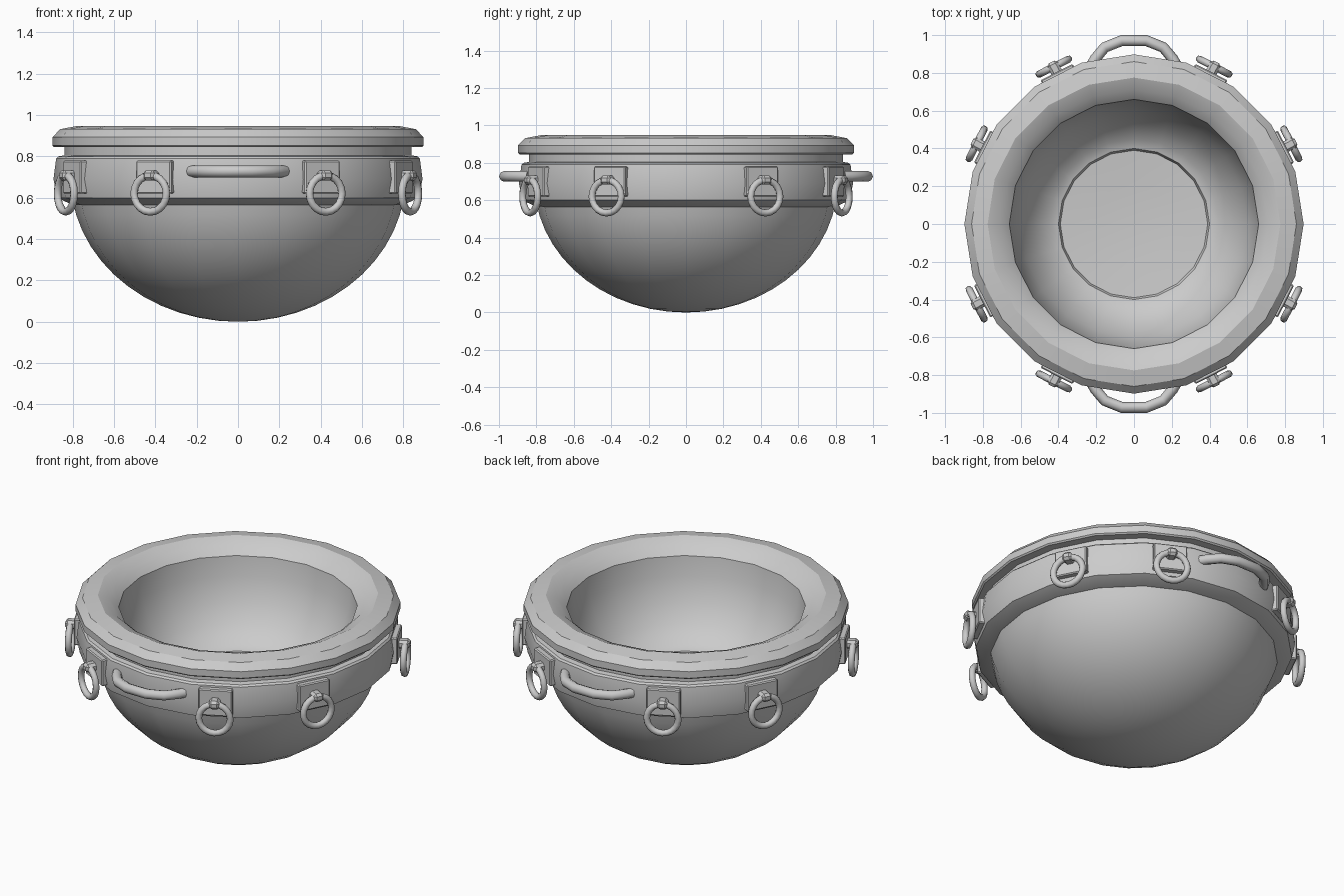
import bpy, bmesh, math
from mathutils import Matrix, Vector

if "Cube" in bpy.data.objects:
    bpy.data.objects.remove(bpy.data.objects["Cube"])

SEG = 20


def finish(name, bm, angle=32):
    bmesh.ops.recalc_face_normals(bm, faces=bm.faces)
    me = bpy.data.meshes.new(name)
    bm.to_mesh(me)
    bm.free()
    ob = bpy.data.objects.new(name, me)
    bpy.context.collection.objects.link(ob)
    bpy.ops.object.select_all(action='DESELECT')
    ob.select_set(True)
    bpy.context.view_layer.objects.active = ob
    bpy.ops.object.shade_smooth_by_angle(angle=math.radians(angle))
    return ob


def lathe(name, profile):
    bm = bmesh.new()
    vs = [bm.verts.new((r, 0, z)) for r, z in profile]
    es = [bm.edges.new(p) for p in zip(vs, vs[1:])]
    bmesh.ops.spin(bm, geom=vs + es, cent=(0, 0, 0), axis=(0, 0, 1),
                   angle=2 * math.pi, steps=SEG)
    bmesh.ops.remove_doubles(bm, verts=bm.verts, dist=1e-4)
    return finish(name, bm)


def torus(name, major, minor, mat, n=20, m=8):
    # ring in the local YZ plane
    bm = bmesh.new()
    grid = []
    for i in range(n):
        a = 2 * math.pi * i / n
        row = []
        for j in range(m):
            b = 2 * math.pi * j / m
            r = major + minor * math.cos(b)
            row.append(bm.verts.new(mat @ Vector((minor * math.sin(b), r * math.cos(a), r * math.sin(a)))))
        grid.append(row)
    for i in range(n):
        for j in range(m):
            p, q, k = grid[i], grid[(i + 1) % n], (j + 1) % m
            bm.faces.new((p[j], q[j], q[k], p[k]))
    return finish(name, bm, 60)


def box(name, center, size, mat, bevel):
    bm = bmesh.new()
    bmesh.ops.create_cube(bm, size=1, matrix=mat @ Matrix.Translation(center) @ Matrix.Diagonal((*size, 1)))
    bmesh.ops.bevel(bm, geom=bm.edges[:], offset=bevel, segments=1, affect='EDGES')
    return finish(name, bm)


# round bowl underside
steps = 12
bowl = []
for i in range(steps + 1):
    t = math.radians(82) * i / steps
    bowl.append((0.81 * math.sin(t), 0.695 - 0.695 * math.cos(t)))
lathe("bowl_body", bowl)

# rolled rim, neck and the band around the bowl
lathe("rim_and_band", [
    (0.79, 0.565), (0.80, 0.565), (0.875, 0.60), (0.893, 0.69), (0.88, 0.79), (0.87, 0.80),
    (0.84, 0.805), (0.84, 0.845), (0.89, 0.845), (0.898, 0.853), (0.898, 0.893),
    (0.86, 0.932), (0.775, 0.948), (0.71, 0.922), (0.66, 0.876)])

# hollow inside with stepped floor
lathe("bowl_inside", [
    (0.66, 0.876), (0.645, 0.76), (0.60, 0.62), (0.535, 0.52), (0.45, 0.43),
    (0.40, 0.415), (0.39, 0.39), (0.20, 0.375), (0, 0.37)])

# hanging rings with plates and clips on eight faces of the band
for k, deg in enumerate((27, 63, 117, 153, 207, 243, 297, 333), 1):
    rot = Matrix.Rotation(math.radians(deg), 4, 'Z')
    box(f"ring_plate_{k}", (0.883, 0, 0.70), (0.04, 0.19, 0.16), rot, 0.006)
    box(f"ring_clip_{k}", (0.925, 0, 0.708), (0.075, 0.06, 0.05), rot, 0.014)
    torus(f"hanging_ring_{k}", 0.088, 0.019, rot @ Matrix.Translation((0.935, 0, 0.62)))

# curved carrying handles at front and back
for name, s in (("front_handle", -1), ("back_handle", 1)):
    cu = bpy.data.curves.new(name, 'CURVE')
    cu.dimensions = '3D'
    cu.bevel_depth = 0.029
    cu.bevel_resolution = 2
    cu.use_fill_caps = True
    pts = [(-0.225, 0.84), (-0.205, 0.875), (-0.155, 0.935), (-0.065, 0.971),
           (0.065, 0.971), (0.155, 0.935), (0.205, 0.875), (0.225, 0.84)]
    sp = cu.splines.new('POLY')
    sp.points.add(len(pts) - 1)
    for p, (x, y) in zip(sp.points, pts):
        p.co = (x, s * y, 0.728, 1)
    sp.use_smooth = True
    ob = bpy.data.objects.new(name, cu)
    bpy.context.collection.objects.link(ob)
